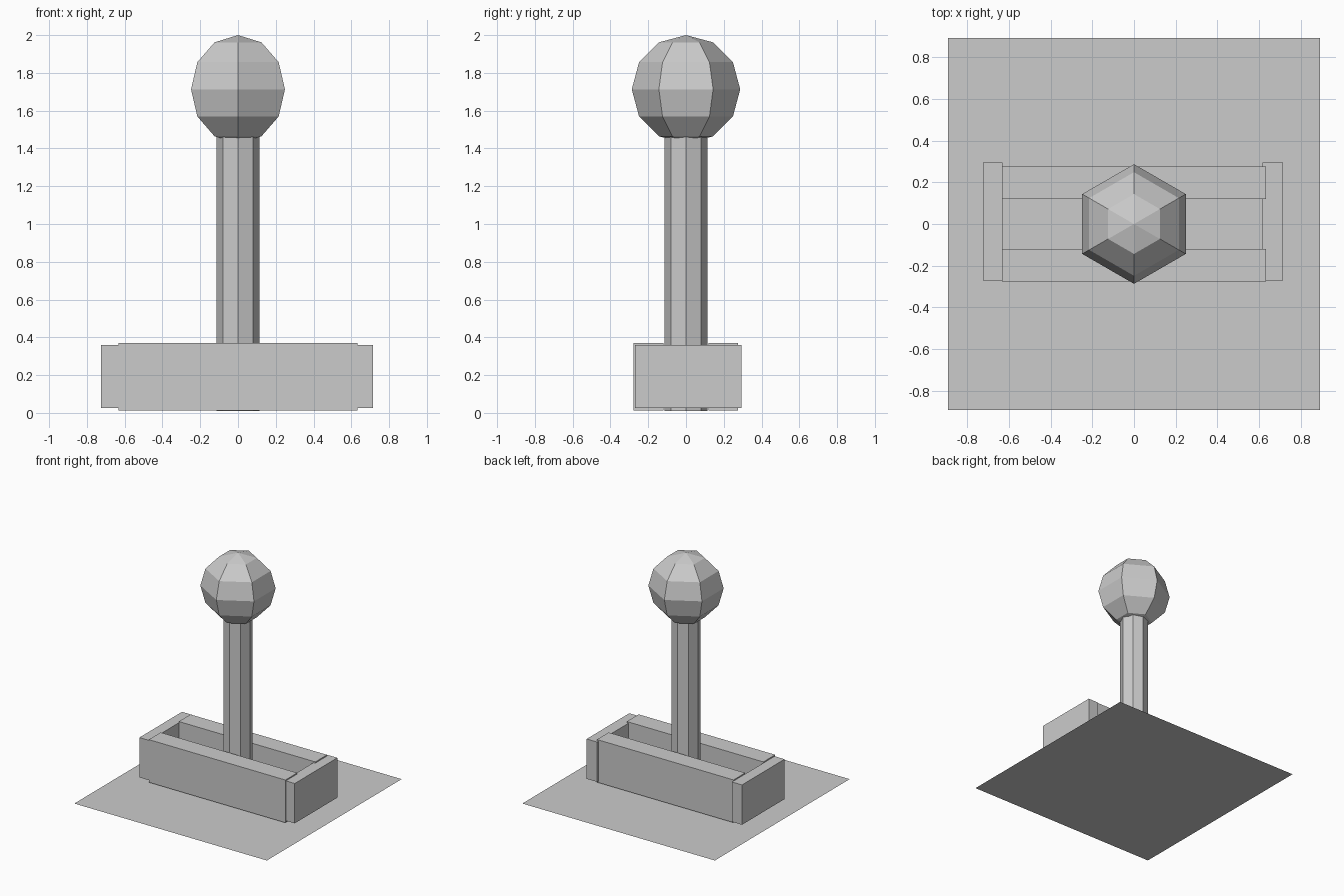
import bpy

if "Cube" in bpy.data.objects:
    bpy.data.objects.remove(bpy.data.objects["Cube"])


def board(name, x, y, z):
    """Box spanning the given (min, max) ranges."""
    centre = [(a + b) / 2 for a, b in (x, y, z)]
    bpy.ops.mesh.primitive_cube_add(size=1, location=centre)
    ob = bpy.context.object
    ob.name = name
    ob.scale = [b - a for a, b in (x, y, z)]
    bpy.ops.object.transform_apply(location=False, rotation=False, scale=True)
    return ob


# flat ground patch
bpy.ops.mesh.primitive_plane_add(size=1.785)
bpy.context.object.name = "ground_patch"

# planter: two long side boards
board("front_board", (-0.633, 0.633), (-0.277, -0.12), (0.012, 0.37))
board("back_board", (-0.633, 0.633), (0.12, 0.275), (0.012, 0.37))

# planter: two slightly shorter end boards
for name, x in (("left_end_board", (-0.725, -0.632)),
                ("right_end_board", (0.617, 0.715))):
    board(name, x, (-0.27, 0.294), (0.026, 0.36))

# octagonal trunk, running a little way into the crown
bottom, top = 0.01, 1.46
bpy.ops.mesh.primitive_cylinder_add(vertices=8, radius=0.113, depth=top - bottom,
                                    location=(0, 0, (bottom + top) / 2))
bpy.context.object.name = "trunk"

# six-sided ball crown
bpy.ops.mesh.primitive_uv_sphere_add(segments=6, ring_count=6, radius=0.287,
                                     location=(0, 0, 1.713))
bpy.context.object.name = "crown"
